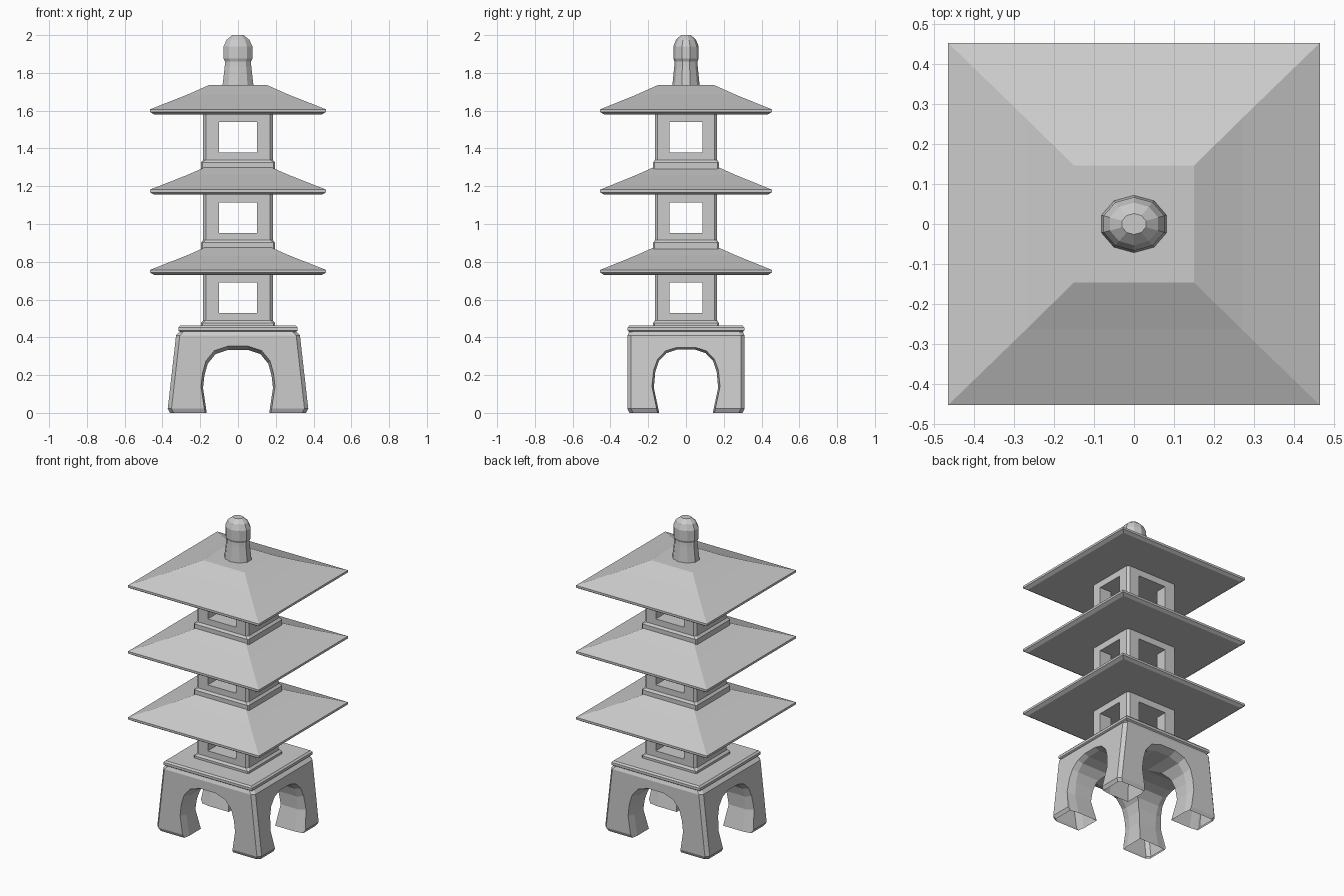
import bpy, bmesh, math

if "Cube" in bpy.data.objects:
    bpy.data.objects.remove(bpy.data.objects["Cube"])

stone = bpy.data.materials.new("light_grey_stone")
stone.diffuse_color = (0.6, 0.6, 0.6, 1)
stone.use_nodes = True
stone.node_tree.nodes["Principled BSDF"].inputs["Base Color"].default_value = stone.diffuse_color


def loft(name, rings, cap_bottom=True):
    """Join a stack of equal-length point rings into a closed solid."""
    bm = bmesh.new()
    loops = [[bm.verts.new(p) for p in ring] for ring in rings]
    for a, b in zip(loops, loops[1:]):
        for i in range(len(a)):
            j = (i + 1) % len(a)
            bm.faces.new((a[i], a[j], b[j], b[i]))
    if cap_bottom:
        bm.faces.new(loops[0][::-1])
    bm.faces.new(loops[-1])
    bmesh.ops.recalc_face_normals(bm, faces=bm.faces)
    mesh = bpy.data.meshes.new(name)
    bm.to_mesh(mesh)
    bm.free()
    mesh.materials.append(stone)
    obj = bpy.data.objects.new(name, mesh)
    bpy.context.collection.objects.link(obj)
    return obj


def rect(hx, hy, z, c=0.0):
    """Rectangle ring, with chamfered corners when c > 0."""
    if c == 0:
        return [(-hx, -hy, z), (hx, -hy, z), (hx, hy, z), (-hx, hy, z)]
    return [(-hx + c, -hy, z), (hx - c, -hy, z), (hx, -hy + c, z), (hx, hy - c, z),
            (hx - c, hy, z), (-hx + c, hy, z), (-hx, hy - c, z), (-hx, -hy + c, z)]


def cut(obj, cutters):
    """Subtract the cutters, then remove them."""
    for c in cutters:
        mod = obj.modifiers.new("cut", 'BOOLEAN')
        mod.operation = 'DIFFERENCE'
        mod.solver = 'EXACT'
        mod.object = c
        bpy.context.view_layer.objects.active = obj
        bpy.ops.object.modifier_apply(modifier=mod.name)
    for c in cutters:
        c.hide_render = True
        bpy.data.objects.remove(c)


def arch_cutter(name, half_profile, along_x, face):
    """Arched tunnel that flares a little at both outer faces."""
    pts = half_profile + [(-x, z) for x, z in reversed(half_profile)]
    rings = []
    for d, grow in ((-0.5, 1.0), (-face, 1.0), (-face + 0.05, 0.945),
                    (face - 0.05, 0.945), (face, 1.0), (0.5, 1.0)):
        ring = [(x * grow, z * grow if z > 0 else z) for x, z in pts]
        rings.append([(d, x, z) if along_x else (x, d, z) for x, z in ring])
    return loft(name, rings)


# Base: four splayed legs left by two crossing arches
base = loft("base_legs", [
    rect(0.360, 0.300, 0.0, 0.02), rect(0.372, 0.310, 0.022, 0.02),
    rect(0.328, 0.310, 0.41, 0.02), rect(0.305, 0.298, 0.435, 0.02)])
front_arch = [(0.174, -0.1), (0.175, 0.0), (0.196, 0.14), (0.188, 0.21), (0.170, 0.275),
              (0.125, 0.33), (0.055, 0.353)]
side_arch = [(0.148, -0.1), (0.150, 0.0), (0.180, 0.14), (0.172, 0.23), (0.152, 0.29),
             (0.110, 0.335), (0.050, 0.355)]
cut(base, [arch_cutter("front_arch_cutter", front_arch, False, 0.31),
           arch_cutter("side_arch_cutter", side_arch, True, 0.355)])

# The feet are open underneath
bm = bmesh.new()
bm.from_mesh(base.data)
under = [f for f in bm.faces if all(abs(v.co.z) < 1e-3 for v in f.verts)]
bmesh.ops.delete(bm, geom=under, context='FACES')
bm.to_mesh(base.data)
bm.free()

# Plate on top of the legs
loft("base_plate", [rect(0.305, 0.298, 0.428), rect(0.316, 0.309, 0.436),
                    rect(0.316, 0.309, 0.452), rect(0.306, 0.300, 0.462)])

# Three storeys: windowed chamber and flared roof
for n in range(3):
    dz = 0.425 * n
    chamber = loft(f"chamber_{n + 1}", [
        rect(0.196, 0.174, 0.435 + dz, 0.008), rect(0.196, 0.174, 0.476 + dz, 0.008),
        rect(0.184, 0.164, 0.490 + dz, 0.014), rect(0.184, 0.164, 0.738 + dz, 0.014)])
    z0, z1 = 0.528 + dz, 0.690 + dz
    cut(chamber, [
        loft("front_window_cutter", [rect(0.1, 0.5, z0), rect(0.1, 0.5, z1)]),
        loft("side_window_cutter", [rect(0.5, 0.088, z0), rect(0.5, 0.088, z1)])])
    loft(f"roof_{n + 1}", [
        rect(0.445, 0.435, 0.731 + dz), rect(0.466, 0.454, 0.743 + dz),
        rect(0.466, 0.454, 0.757 + dz), rect(0.270, 0.264, 0.834 + dz),
        rect(0.150, 0.146, 0.887 + dz)])

# Ten-sided finial
finial = [(1.0, 1.725), (0.85, 1.835), (0.83, 1.86), (0.92, 1.875), (0.92, 1.94),
          (0.73, 1.975), (0.36, 2.0)]
loft("finial", [[(0.087 * r * math.cos(a), 0.073 * r * math.sin(a), z)
                 for a in (math.radians(18 + 36 * i) for i in range(10))]
                for r, z in finial])
